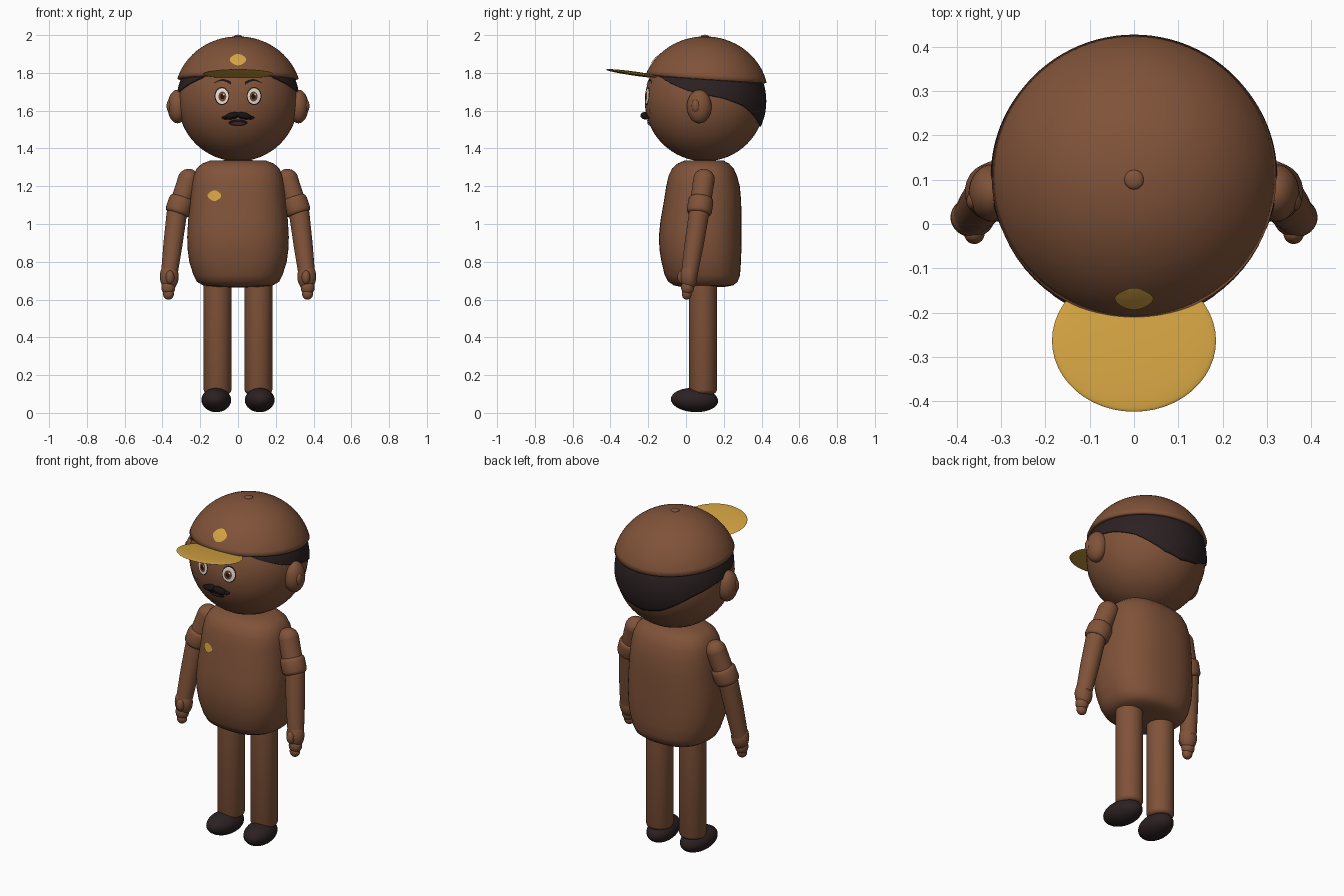
import bpy, bmesh, math
from mathutils import Vector, Matrix
from mathutils.bvhtree import BVHTree

if "Cube" in bpy.data.objects:
    bpy.data.objects.remove(bpy.data.objects["Cube"])


def material(name, rgb):
    m = bpy.data.materials.new(name)
    m.diffuse_color = (*rgb, 1)
    m.use_nodes = True
    m.node_tree.nodes["Principled BSDF"].inputs["Base Color"].default_value = m.diffuse_color
    return m


BROWN = material("warm brown", (0.216, 0.086, 0.041))
GOLD = material("gold", (0.66, 0.37, 0.055))
DARK = material("dark hair", (0.025, 0.015, 0.016))
WHITE = material("eye white", (0.82, 0.76, 0.7))
IRIS = material("iris brown", (0.17, 0.055, 0.02))
BLACK = material("near black", (0.01, 0.007, 0.007))
LIP = material("lip brown", (0.07, 0.025, 0.018))


def finish(name, bm, mat, angle=50):
    bmesh.ops.recalc_face_normals(bm, faces=bm.faces)
    me = bpy.data.meshes.new(name)
    bm.to_mesh(me)
    bm.free()
    ob = bpy.data.objects.new(name, me)
    bpy.context.collection.objects.link(ob)
    me.materials.append(mat)
    bpy.ops.object.select_all(action='DESELECT')
    ob.select_set(True)
    bpy.context.view_layer.objects.active = ob
    bpy.ops.object.shade_smooth_by_angle(angle=math.radians(angle))
    return ob


def ellipsoid(name, c, r, mat, rot=(0, 0, 0), seg=32):
    bm = bmesh.new()
    bmesh.ops.create_uvsphere(bm, u_segments=seg, v_segments=seg // 2, radius=1)
    m = Matrix.Translation(c)
    for a, ax in zip(rot, "XYZ"):
        m = m @ Matrix.Rotation(math.radians(a), 4, ax)
    bm.transform(m @ Matrix.Diagonal((*r, 1)))
    return finish(name, bm, mat)


def loft(name, rings, mat, closed=True, caps=False):
    bm = bmesh.new()
    rows = [[bm.verts.new(p) for p in ring] for ring in rings]
    n = len(rows[0])
    for a, b in zip(rows, rows[1:]):
        for i in range(n if closed else n - 1):
            j = (i + 1) % n
            bm.faces.new((a[i], a[j], b[j], b[i]))
    if caps:
        bm.faces.new(rows[0])
        bm.faces.new(rows[-1])
    bmesh.ops.remove_doubles(bm, verts=bm.verts, dist=1e-5)
    return finish(name, bm, mat)


def limb(name, a, b, profile, mat, seg=24):
    """Round limb from a to b; profile is (fraction along, radius)."""
    a, b = Vector(a), Vector(b)
    q = (b - a).to_track_quat('Z', 'Y')
    rings = []
    for t, r in profile:
        rings.append([a.lerp(b, t) + q @ Vector((r * math.cos(u), r * math.sin(u), 0))
                      for u in [2 * math.pi * i / seg for i in range(seg)]])
    return loft(name, rings, mat, caps=True)


def interp(x, pts):
    for (x0, y0), (x1, y1) in zip(pts, pts[1:]):
        if x <= x1:
            return y0 + (y1 - y0) * max(0, x - x0) / (x1 - x0)
    return pts[-1][1]


def shell(name, c, rx, rz, low, high, span, mat, thick, n=96, m=16):
    """Part of an ellipsoid between two height rules; angle 0 is the back."""
    closed = span == 180
    rings = [[] for _ in range(m + 1)]
    for i in range(n + (not closed)):
        t = math.radians(-span + 2 * span * i / n)
        p0, p1 = [math.asin(max(-1, min(1, (f(t) - c[2]) / rz))) for f in (low, high)]
        for k in range(m + 1):
            p = p0 + (p1 - p0) * k / m
            rho = rx * math.cos(p)
            rings[k].append((c[0] + rho * math.sin(t), c[1] + rho * math.cos(t), c[2] + rz * math.sin(p)))
    ob = loft(name, rings, mat, closed)
    # make sure the rim thickens inward
    if ob.data.polygons[0].normal.dot(ob.data.polygons[0].center - Vector(c)) < 0:
        ob.data.flip_normals()
    mod = ob.modifiers.new("thickness", 'SOLIDIFY')
    mod.thickness, mod.offset = thick, -1
    return ob


def tree(ob):
    return BVHTree.FromPolygons([v.co.copy() for v in ob.data.vertices],
                                [tuple(p.vertices) for p in ob.data.polygons])


def project(name, bvh, rows, lift, mat, closed=True):
    """Lay rows of (x, z) points onto a front surface as a thin plate."""
    def hit(x, z):
        co, no, _, _ = bvh.ray_cast(Vector((x, -3, z)), Vector((0, 1, 0)))
        return co + Vector((0, -lift, 0))
    return loft(name, [[hit(x, z) for x, z in r] for r in rows], mat, closed)


def disc(name, bvh, c, r, lift, mat, wave=0, seg=32):
    rows = []
    for k in (0.001, 0.35, 0.7, 1):
        rows.append([(c[0] + r[0] * k * (1 + wave * math.cos(4 * u)) * math.cos(u),
                      c[1] + r[1] * k * (1 + wave * math.cos(4 * u)) * math.sin(u))
                     for u in [2 * math.pi * i / seg for i in range(seg)]])
    return project(name, bvh, rows, lift, mat)


# Head
HC = (0, 0.1, 1.65)
head = ellipsoid("head", HC, (0.318, 0.318, 0.318), BROWN, seg=64)
face = tree(head)


# Hair and cap share a tilted rim
def rim(t):
    return 1.77 - 0.073 * 0.31 * math.cos(t)


HAIRLINE = [(0, 1.515), (20, 1.535), (33, 1.57), (51, 1.625), (72, 1.665), (95, 1.69), (108, 1.71), (142, 1.778)]
shell("hair", HC, 0.325, 0.325, lambda t: interp(abs(math.degrees(t)), HAIRLINE),
      lambda t: rim(t) + 0.015, 142, DARK, 0.012)
cap = shell("cap", (0, 0.1, 1.68), 0.335, 0.313, rim, lambda t: 1.993, 180, BROWN, 0.02)
ellipsoid("cap_button", (0, 0.1, 1.992), (0.022, 0.022, 0.01), BROWN)
ellipsoid("cap_brim", (0, -0.263, 1.795), (0.185, 0.162, 0.011), GOLD, (-8, 0, 0), 48)
disc("cap_badge", tree(cap), (0, 1.87), (0.042, 0.029), 0.006, GOLD, 0.04)

# Face details, mirrored
for s, side in ((-1, "left"), (1, "right")):
    ellipsoid(side + "_ear", (s * 0.32, 0.07, 1.622), (0.053, 0.065, 0.089), BROWN)
    ellipsoid(side + "_inner_ear", (s * 0.36, 0.052, 1.625), (0.018, 0.022, 0.036), BROWN)
    e = (s * 0.085, 1.677)
    disc(side + "_eye_outline", face, e, (0.039, 0.048), 0.003, BLACK)
    disc(side + "_eye_white", face, e, (0.034, 0.042), 0.005, WHITE)
    i = (s * 0.083, 1.675)
    disc(side + "_iris", face, i, (0.021, 0.026), 0.007, IRIS)
    disc(side + "_pupil", face, i, (0.011, 0.014), 0.009, BLACK)
    disc(side + "_glint", face, (i[0] + 0.008, i[1] + 0.011), (0.004, 0.005), 0.01, WHITE)
    disc(side + "_cheek", face, (s * 0.158, 1.597), (0.038, 0.026), 0.003, BROWN)
    # eyebrow: tapered arch
    rows = []
    for k in range(13):
        f = k / 12
        z = 1.744 + 0.018 * math.sin(math.pi * min(1, f * 0.95 + 0.02))
        w = 0.008 * (1 - 0.75 * f)
        x = s * (0.037 + 0.09 * f)
        rows.append([(x, z - w), (x, z + w)])
    project(side + "_eyebrow", face, rows, 0.006, BLACK, False)
    # moustache lobes
    ellipsoid(side + "_moustache", (s * 0.03, -0.217, 1.573), (0.04, 0.024, 0.018), BLACK, (0, s * 12, s * 6))
    ellipsoid(side + "_moustache_tip", (s * 0.06, -0.207, 1.564), (0.027, 0.016, 0.01), BLACK, (0, s * 4, s * 14))
disc("mouth", face, (0, 1.536), (0.05, 0.018), 0.005, BLACK)
disc("lower_lip", face, (0, 1.532), (0.034, 0.008), 0.008, LIP)

# Torso: rows of height, half width, front y, back y
TORSO = [(0.664, 0.001, 0.08, 0.082), (0.666, 0.12, -0.02, 0.2), (0.675, 0.185, -0.065, 0.25),
         (0.695, 0.218, -0.095, 0.274), (0.73, 0.236, -0.113, 0.286), (0.8, 0.258, -0.13, 0.291),
         (0.86, 0.266, -0.14, 0.293), (0.93, 0.269, -0.144, 0.294), (1.02, 0.264, -0.135, 0.294),
         (1.12, 0.254, -0.117, 0.292), (1.2, 0.246, -0.105, 0.285), (1.255, 0.236, -0.092, 0.27),
         (1.295, 0.218, -0.073, 0.252), (1.32, 0.19, -0.045, 0.228), (1.335, 0.15, -0.01, 0.2),
         (1.34, 0.001, 0.09, 0.092)]
rings = []
for z, w, y0, y1 in TORSO:
    ring = []
    for i in range(64):
        u = 2 * math.pi * i / 64
        cu, su = [math.copysign(abs(v) ** 0.82, v) for v in (math.cos(u), math.sin(u))]
        ring.append((w * cu, (y0 + y1) / 2 + (y1 - y0) / 2 * su, z))
    rings.append(ring)
torso = loft("torso", rings, BROWN)
disc("chest_badge", tree(torso), (-0.125, 1.15), (0.035, 0.027), 0.006, GOLD, 0.04)

# Arms and legs, mirrored
for s, side in ((-1, "left"), (1, "right")):
    shoulder, elbow = Vector((s * 0.262, 0.095, 1.235)), Vector((s * 0.325, 0.068, 1.05))
    wrist = Vector((s * 0.364, 0.018, 0.735))
    ellipsoid(side + "_shoulder", shoulder, (0.057, 0.057, 0.057), BROWN)
    limb(side + "_upper_arm", shoulder, elbow, [(0, 0.057), (1, 0.054)], BROWN)
    ellipsoid(side + "_elbow", elbow, (0.054, 0.054, 0.054), BROWN)
    limb(side + "_sleeve_cuff", shoulder.lerp(elbow, 0.52), shoulder.lerp(elbow, 0.98),
         [(0, 0.057), (0.06, 0.063), (0.2, 0.067), (0.8, 0.067), (0.94, 0.063), (1, 0.057)], BROWN)
    limb(side + "_forearm", elbow, wrist, [(0, 0.054), (0.5, 0.051), (1, 0.044)], BROWN)
    ellipsoid(side + "_hand", (s * 0.364, 0.015, 0.722), (0.05, 0.045, 0.072), BROWN)
    ellipsoid(side + "_fingers", (s * 0.369, 0.008, 0.665), (0.037, 0.034, 0.042), BROWN)
    ellipsoid(side + "_fingertips", (s * 0.368, 0.004, 0.63), (0.029, 0.026, 0.031), BROWN)
    ellipsoid(side + "_thumb", (s * 0.36, -0.022, 0.718), (0.023, 0.023, 0.036), BROWN)
    limb(side + "_leg", (s * 0.108, 0.09, 0.1), (s * 0.108, 0.09, 0.72),
         [(0, 0.055), (0.012, 0.068), (0.035, 0.074), (1, 0.074)], BROWN, 32)
    ellipsoid(side + "_shoe", (s * 0.115, 0.045, 0.068), (0.078, 0.126, 0.064), DARK, (-3, 0, s * 6))
